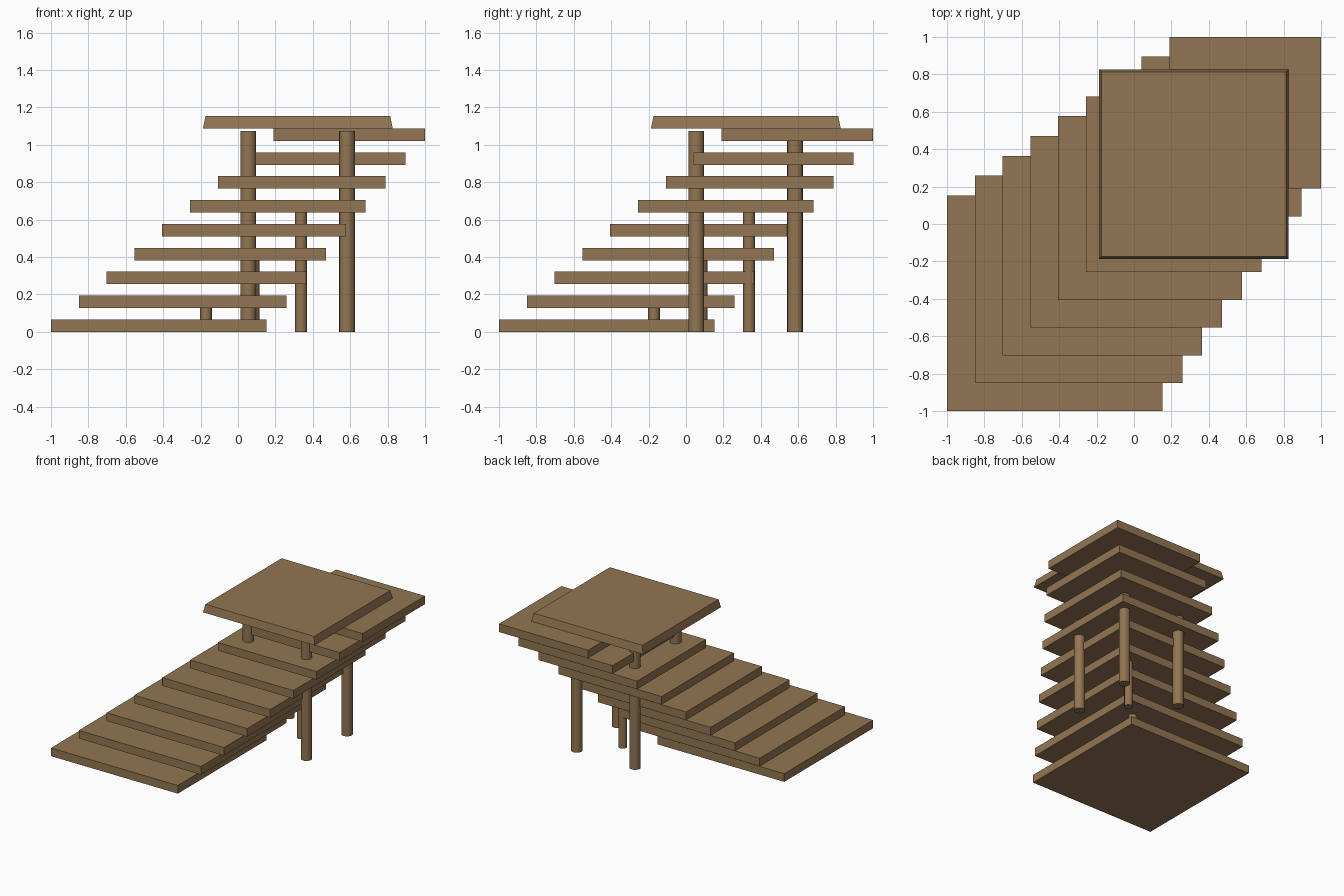
import bpy, bmesh, math
from mathutils import Matrix

if "Cube" in bpy.data.objects:
    bpy.data.objects.remove(bpy.data.objects["Cube"])

wood = bpy.data.materials.new("brown wood")
wood.diffuse_color = (0.29, 0.18, 0.085, 1)
wood.use_nodes = True
wood.node_tree.nodes["Principled BSDF"].inputs["Base Color"].default_value = wood.diffuse_color


def finish(bm, name):
    me = bpy.data.meshes.new(name)
    bm.to_mesh(me)
    bm.free()
    me.materials.append(wood)
    ob = bpy.data.objects.new(name, me)
    bpy.context.collection.objects.link(ob)
    return ob


def slab(name, center, half_bottom, half_top, z0, z1):
    """Square plate on the diagonal, optionally tapered."""
    bm = bmesh.new()
    bmesh.ops.create_cube(bm, size=2)
    for v in bm.verts:
        h, z = (half_top, z1) if v.co.z > 0 else (half_bottom, z0)
        v.co = (center + v.co.x * h, center + v.co.y * h, z)
    return finish(bm, name)


def post(name, x, y, r, height):
    bm = bmesh.new()
    bmesh.ops.create_cone(bm, cap_ends=True, segments=16, radius1=r, radius2=r,
                          depth=height, matrix=Matrix.Translation((x, y, height / 2)))
    ob = finish(bm, name)
    for p in ob.data.polygons:
        p.use_smooth = len(p.vertices) == 4
    for e in ob.data.edges:
        a, b = (ob.data.vertices[i].co.z for i in e.vertices)
        e.use_edge_sharp = abs(a - b) < 1e-4
    return ob


# Nine shrinking steps climbing along the diagonal
for i in range(9):
    lo, hi = -1 + 0.14875 * i, 0.153 + 0.1059 * i
    h, z = (hi - lo) / 2, 0.1275 * i
    slab(f"step_{i + 1}", (lo + hi) / 2, h, h, z, z + 0.067)

# Thin supports below every second step
for i in (1, 3, 5, 7):
    c = -0.172 + 0.12733 * (i - 1)
    post(f"step_support_{i + 1}", c, c, 0.032, 0.1275 * i + 0.002)

# Four roof columns
for x in (0.055, 0.583):
    for y in (0.055, 0.583):
        post("roof_column", x, y, 0.0425, 1.075)

# Tapered flat roof
slab("roof", 0.32, 0.507, 0.494, 1.088, 1.153)
